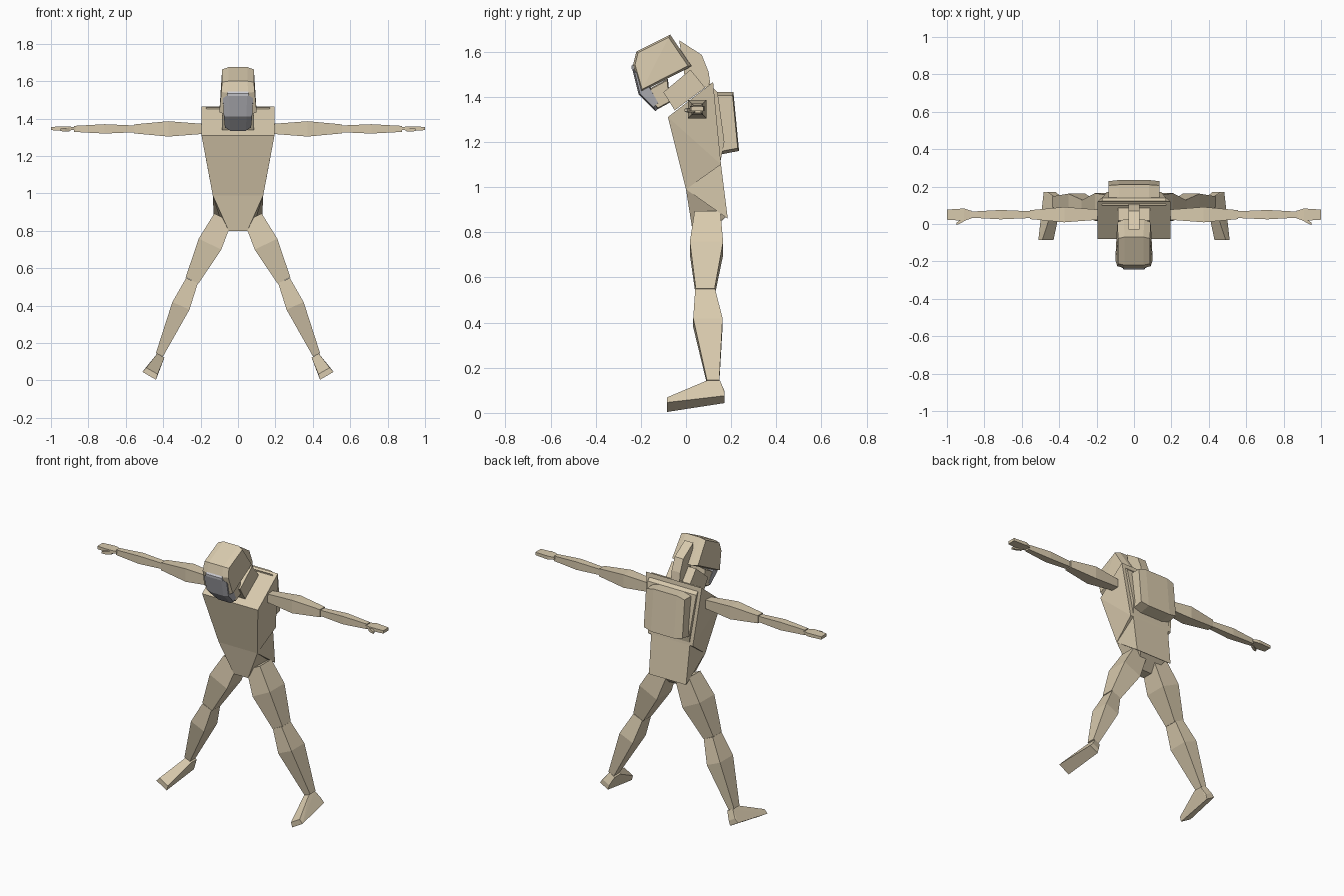
import bpy
import bmesh
from math import radians
from mathutils import Matrix, Vector

if "Cube" in bpy.data.objects:
    bpy.data.objects.remove(bpy.data.objects["Cube"], do_unlink=True)


def make_material(name, colour):
    material = bpy.data.materials.new(name)
    material.use_nodes = True
    material.diffuse_color = colour
    shader = material.node_tree.nodes["Principled BSDF"]
    shader.inputs["Base Color"].default_value = colour
    return material


sand = make_material("sand", (0.69, 0.59, 0.42, 1))
visor_grey = make_material("visor grey", (0.42, 0.42, 0.45, 1))
pale_grey = make_material("pale grey", (0.6, 0.6, 0.64, 1))


def finish(bm, name, material, paired):
    """Turn the bmesh into a flat-shaded object, mirrored for paired parts."""
    bmesh.ops.recalc_face_normals(bm, faces=bm.faces[:])
    mesh = bpy.data.meshes.new(name)
    bm.to_mesh(mesh)
    bm.free()
    mesh.materials.append(material)
    part = bpy.data.objects.new(name, mesh)
    bpy.context.collection.objects.link(part)
    if paired:
        mirror = part.modifiers.new("Mirror", "MIRROR")
        mirror.use_mirror_merge = False


def slab(name, profile, top, bottom, chamfer=0, material=sand, placement=None):
    """Convex side profile (y, z), with half width going from bottom to top.

    The taper ends two thirds of the way up. A chamfer shrinks the outer
    profile towards its centre and keeps the full profile on the inside.
    """
    points = [Vector((0, y, z)) for y, z in profile]
    centre = sum(points, Vector()) / len(points)
    low = min(point.z for point in points)
    high = max(point.z for point in points)
    bm = bmesh.new()
    for point in points:
        taper = min(1, 1.5 * (point.z - low) / (high - low))
        width = bottom + (top - bottom) * taper
        for side in (-1, 1):
            outer = point.lerp(centre, chamfer)
            outer.x = side * width
            bm.verts.new(outer)
            if chamfer:
                inner = point.copy()
                inner.x = side * width * 0.6
                bm.verts.new(inner)
    result = bmesh.ops.convex_hull(bm, input=bm.verts[:])
    inside = [item for item in result["geom_interior"] if isinstance(item, bmesh.types.BMVert)]
    bmesh.ops.delete(bm, geom=inside, context="VERTS")
    bmesh.ops.dissolve_limit(bm, angle_limit=radians(2), verts=bm.verts[:], edges=bm.edges[:])
    if placement:
        bm.transform(placement)
    finish(bm, name, material, paired=placement is not None)


def limb(name, start, end, sizes, middle=0.5, depth=1):
    """Paired four-sided limb that swells at one place along its bone."""
    start, end = Vector(start), Vector(end)
    bone = end - start
    across = Vector((-bone.z, 0, bone.x)).normalized()
    forward = Vector((0, depth, 0))
    bm = bmesh.new()
    rings = []
    for along, size in zip((0, middle, 1), sizes):
        centre = start.lerp(end, along)
        corners = (across + forward, across - forward, -across - forward, forward - across)
        rings.append([bm.verts.new(centre + size * corner) for corner in corners])
    for upper, lower in zip(rings, rings[1:]):
        for i in range(4):
            bm.faces.new((upper[i - 1], upper[i], lower[i], lower[i - 1]))
    bm.faces.new(rings[0])
    bm.faces.new(rings[-1])
    finish(bm, name, sand, paired=True)


# Torso: a wide chest, a raised back, a seat and a narrow crotch
slab("chest", [(-0.08, 1.31), (0.12, 1.465), (0.155, 1.1), (0, 0.99)], top=0.195, bottom=0.135)
slab("back_plate", [(0.1, 1.46), (0.14, 1.42), (0.17, 1.2), (0.15, 1.1)], top=0.17, bottom=0.13)
slab("backpack", [(0.12, 1.42), (0.21, 1.42), (0.235, 1.16), (0.13, 1.14)],
     top=0.135, bottom=0.135, chamfer=0.1)
slab("seat", [(0, 0.99), (0.155, 1.1), (0.185, 0.86)], top=0.135, bottom=0.13)
slab("crotch", [(0, 0.99), (0.03, 0.8), (0.1, 0.8), (0.18, 0.87)], top=0.135, bottom=0.05)

# Neck and the ridge behind it
slab("neck", [(-0.1, 1.42), (-0.05, 1.34), (0.085, 1.44), (0.02, 1.52)], top=0.085, bottom=0.085)
slab("neck_ridge", [(-0.03, 1.65), (0.07, 1.585), (0.1, 1.51), (0.11, 1.44), (0, 1.45)],
     top=0.03, bottom=0.03)

# Head with its jaw, visor and brow strip
slab("head", [(-0.07, 1.675), (-0.22, 1.6), (-0.235, 1.54), (-0.2, 1.42), (0.025, 1.535)],
     top=0.085, bottom=0.1, chamfer=0.1)
slab("jaw", [(-0.19, 1.42), (-0.125, 1.345), (-0.07, 1.375), (-0.08, 1.48)],
     top=0.075, bottom=0.07, chamfer=0.1)
slab("visor", [(-0.24, 1.53), (-0.21, 1.41), (-0.135, 1.335), (-0.11, 1.36), (-0.19, 1.5)],
     top=0.08, bottom=0.07, chamfer=0.2, material=visor_grey)
slab("visor_brow", [(-0.235, 1.545), (-0.242, 1.535), (-0.24, 1.52), (-0.235, 1.52)],
     top=0.055, bottom=0.06, material=pale_grey)

# Arms held straight out to the sides
limb("upper_arms", (0.19, 0.05, 1.345), (0.555, 0.05, 1.345), (0.027, 0.041, 0.024))
limb("forearms", (0.55, 0.05, 1.345), (0.877, 0.05, 1.345), (0.018, 0.025, 0.016))
limb("hands", (0.87, 0.05, 1.347), (1, 0.05, 1.347), (0.007, 0.011, 0.009), middle=0.3, depth=3)
limb("thumbs", (0.9, 0.03, 1.34), (0.95, 0, 1.34), (0.01, 0.01, 0.006))

# Legs spread apart, swelling at the thigh and the calf
knee = (0.246, 0.085, 0.534)
ankle = (0.42, 0.12, 0.137)
limb("thighs", (0.08, 0.095, 0.87), knee, (0.052, 0.067, 0.038), middle=0.42, depth=1.1)
limb("shins", knee, ankle, (0.034, 0.05, 0.021), middle=0.34, depth=1.3)

# Feet tilted to follow the legs
tilt = Matrix.Translation((0.475, 0, 0.025)) @ Matrix.Rotation(radians(-30), 4, "Y")
slab("feet", [(-0.085, 0), (-0.085, 0.03), (0.095, 0.125), (0.15, 0.125),
              (0.17, 0.07), (0.17, 0.04), (0.07, 0.04)], top=0.022, bottom=0.042, placement=tilt)
